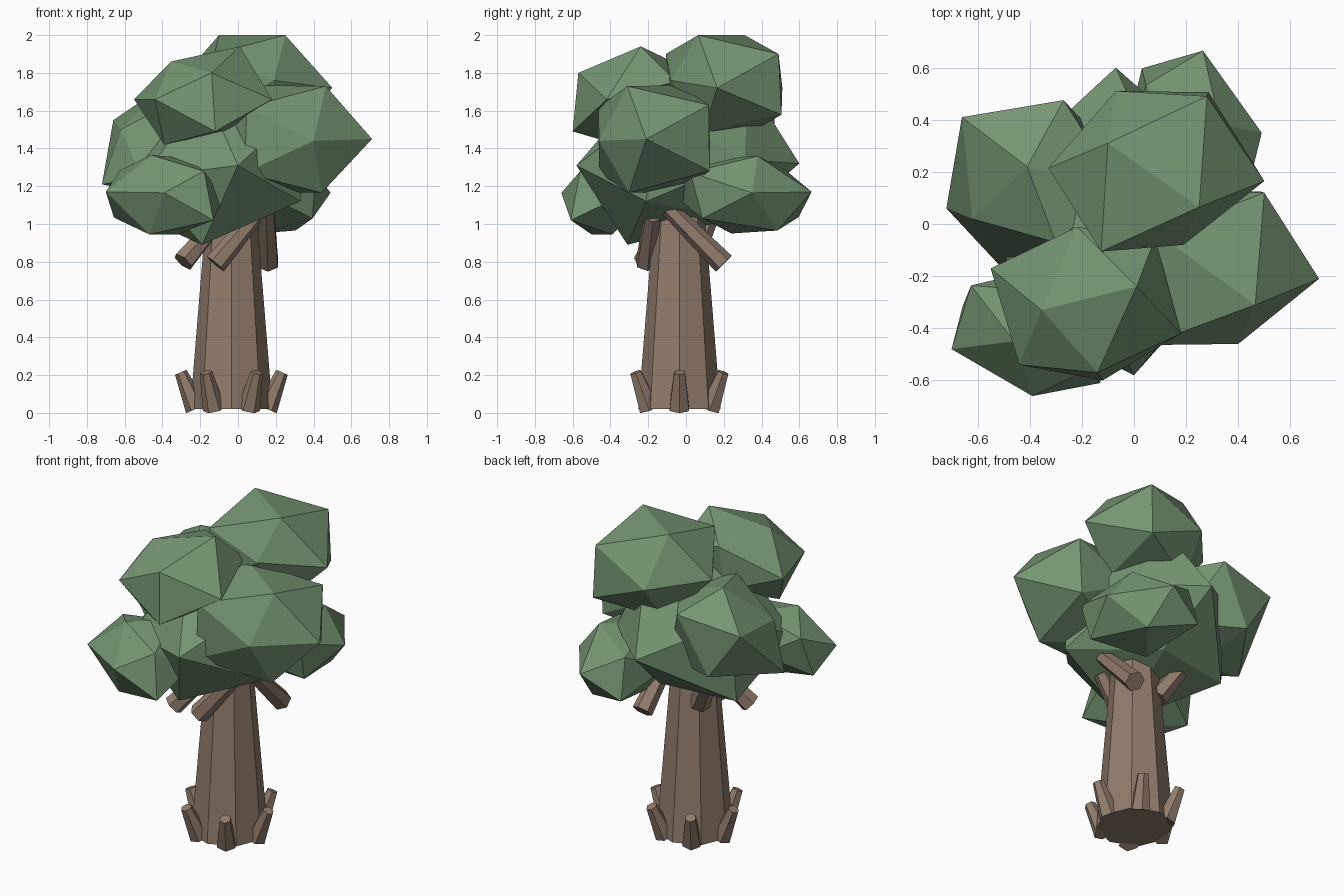
import bpy, bmesh, math
from mathutils import Vector, Matrix

if "Cube" in bpy.data.objects:
    bpy.data.objects.remove(bpy.data.objects["Cube"])


def material(name, color):
    m = bpy.data.materials.new(name)
    m.diffuse_color = (*color, 1)
    m.use_nodes = True
    m.node_tree.nodes["Principled BSDF"].inputs["Base Color"].default_value = m.diffuse_color
    return m


LEAF = material("leaf green", (0.178, 0.302, 0.168))
BARK = material("bark brown", (0.282, 0.203, 0.148))


def add_object(name, bm, mat):
    bmesh.ops.recalc_face_normals(bm, faces=bm.faces[:])
    me = bpy.data.meshes.new(name)
    bm.to_mesh(me)
    bm.free()
    me.materials.append(mat)
    ob = bpy.data.objects.new(name, me)
    bpy.context.collection.objects.link(ob)
    return ob


def limb(name, start, end, r1, r2, sides):
    """Tapered straight piece of wood from start to end."""
    a, b = Vector(start), Vector(end)
    bm = bmesh.new()
    bmesh.ops.create_cone(bm, cap_ends=True, segments=sides,
                          radius1=r1, radius2=r2, depth=(b - a).length)
    rot = (b - a).to_track_quat('Z', 'Y').to_matrix().to_4x4()
    bm.transform(Matrix.Translation((a + b) / 2) @ rot)
    return add_object(name, bm, BARK)


def leaf_clump(name, center, corners, pulls=()):
    """Icosahedron stretched so that one of its faces has the given corners;
    each pull then drags the nearest corner to that point."""
    bm = bmesh.new()
    bmesh.ops.create_icosphere(bm, subdivisions=1, radius=1)
    bm.faces.ensure_lookup_table()
    c = Vector(center)
    source = Matrix([v.co for v in bm.faces[0].verts]).transposed()
    target = Matrix([Vector(p) - c for p in corners]).transposed()
    stretch = target @ source.inverted()
    bm.transform(Matrix.Translation(c) @ stretch.to_4x4())
    for p in map(Vector, pulls):
        min(bm.verts, key=lambda v: (v.co - p).length).co = p
    return add_object(name, bm, LEAF)


# Trunk
CX, CY = -0.035, -0.035
bm = bmesh.new()
bmesh.ops.create_cone(bm, cap_ends=True, segments=8, radius1=0.218,
                      radius2=0.13, depth=1.08)
bm.transform(Matrix.Translation((CX, CY, 0.56)))
add_object("trunk", bm, BARK)

# Six roots leaning outwards around the base
for i in range(6):
    c, s = math.cos(i * math.pi / 3), math.sin(i * math.pi / 3)
    limb(f"root_{i + 1}", (CX + 0.185 * c, CY + 0.185 * s, 0.022),
         (CX + 0.268 * c, CY + 0.268 * s, 0.215), 0.06, 0.033, 6)

# Branch stubs below the crown
BRANCHES = [
    ((0.16, 0.20, 0.79), (0.15, -0.09, 1.08)),
    ((-0.12, -0.21, 0.79), (0.09, -0.18, 1.04)),
    ((-0.29, -0.22, 0.80), (-0.12, -0.12, 1.00)),
    ((-0.13, 0.05, 0.86), (-0.28, 0.16, 1.12)),
]
for i, (low, high) in enumerate(BRANCHES):
    limb(f"branch_{i + 1}", low, high, 0.06, 0.045, 6)

# Crown: center, corners of one face, pulled corners
leaf_clump("top_leaves", (0.08, 0.20, 1.74),
           [(-0.10, 0.31, 2.0), (0.25, 0.065, 2.0), (0.28, 0.49, 1.90)],
           [(-0.07, 0.51, 1.72), (0.19, -0.08, 1.76), (0.50, 0.165, 1.72)])
leaf_clump("upper_front_leaves", (-0.19, -0.30, 1.68),
           [(0.01, -0.24, 1.94), (-0.14, -0.57, 1.80), (-0.355, -0.33, 1.86)],
           [(-0.55, -0.17, 1.66), (0.18, -0.42, 1.66), (-0.44, -0.54, 1.66),
            (-0.12, -0.60, 1.49)])
leaf_clump("right_leaves", (0.267, -0.17, 1.45),
           [(0.71, -0.21, 1.45), (0.465, -0.31, 1.73), (0.50, 0.12, 1.63)],
           [(0.40, -0.46, 1.44), (0.13, 0.13, 1.46)])
leaf_clump("back_left_leaves", (-0.39, 0.155, 1.43),
           [(-0.66, 0.41, 1.55), (-0.27, 0.475, 1.61), (-0.41, 0.22, 1.72)],
           [(-0.62, 0.02, 1.50), (-0.72, 0.06, 1.21), (-0.30, -0.07, 1.67),
            (-0.46, 0.44, 1.26), (-0.09, 0.28, 1.23)])
leaf_clump("middle_leaves", (-0.07, 0.01, 1.32),
           [(0.0, -0.58, 1.31), (0.33, -0.21, 1.12), (-0.19, -0.31, 0.89)],
           [(0.0, 0.26, 1.03), (0.26, 0.31, 1.34), (-0.07, 0.60, 1.32)])
leaf_clump("low_front_leaves", (-0.39, -0.42, 1.155),
           [(-0.39, -0.66, 1.165), (-0.70, -0.48, 1.17),
            (-0.46, -0.45, 1.365)],
           [(-0.47, -0.50, 0.945), (-0.13, -0.61, 1.02),
            (-0.18, -0.56, 1.28)])
leaf_clump("low_back_leaves", (0.22, 0.31, 1.155),
           [(0.49, 0.35, 1.165), (0.265, 0.665, 1.17), (0.33, 0.38, 1.36)])
